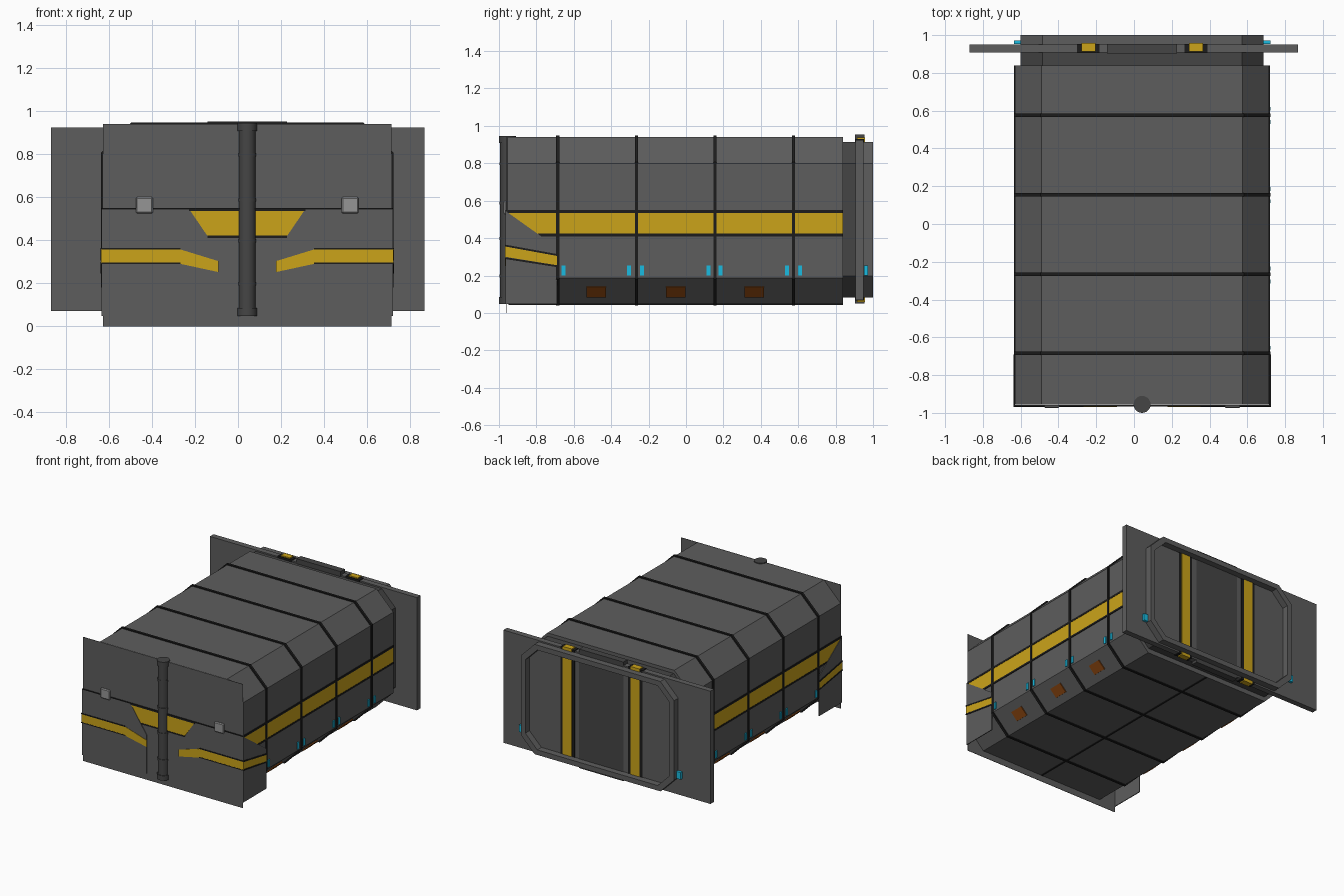
import bpy, bmesh
from math import pi

if "Cube" in bpy.data.objects:
    bpy.data.objects.remove(bpy.data.objects["Cube"])

C = 0.043  # centre line of the container body


def material(name, rgb):
    m = bpy.data.materials.new(name)
    m.diffuse_color = (*rgb, 1)
    m.use_nodes = True
    m.node_tree.nodes["Principled BSDF"].inputs["Base Color"].default_value = m.diffuse_color
    return m


BLACK = material("black_trim", (0.012, 0.012, 0.012))
YELLOW = material("yellow_paint", (0.60, 0.37, 0.01))
CYAN = material("cyan_light", (0.01, 0.50, 0.75))
ORANGE = material("orange_panel", (0.25, 0.06, 0.005))
DARK = material("dark_grey", (0.06, 0.06, 0.06))
GREY = material("body_grey", (0.11, 0.11, 0.11))
LIGHT = material("light_grey", (0.3, 0.3, 0.3))


def finish(name, bm, mat, mirror=False):
    bmesh.ops.recalc_face_normals(bm, faces=bm.faces)
    me = bpy.data.meshes.new(name)
    bm.to_mesh(me)
    bm.free()
    me.materials.append(mat)
    ob = bpy.data.objects.new(name, me)
    ob.location.x = C
    bpy.context.collection.objects.link(ob)
    if mirror:
        ob.modifiers.new("mirror", 'MIRROR')
    return ob


def point(axis, p, d):
    return (d, p[0], p[1]) if axis == 'x' else (p[0], d, p[1])


def prism(name, pts, axis, a, b, mat=GREY, mirror=False):
    """Polygon extruded from a to b along the x or y axis."""
    bm = bmesh.new()
    lo = [bm.verts.new(point(axis, p, a)) for p in pts]
    hi = [bm.verts.new(point(axis, p, b)) for p in pts]
    bm.faces.new(lo)
    bm.faces.new(hi)
    n = len(pts)
    for i in range(n):
        j = (i + 1) % n
        bm.faces.new((lo[i], lo[j], hi[j], hi[i]))
    return finish(name, bm, mat, mirror)


def box(name, x, y, z, mat=GREY, mirror=False):
    return prism(name, [(x[0], z[0]), (x[1], z[0]), (x[1], z[1]), (x[0], z[1])],
                 'y', y[0], y[1], mat, mirror)


def octagon(w, z0, z1, c):
    return [(-w + c, z0), (w - c, z0), (w, z0 + c), (w, z1 - c),
            (w - c, z1), (-w + c, z1), (-w, z1 - c), (-w, z0 + c)]


def ring(name, outer, inner, y0, y1, mat=GREY):
    bm = bmesh.new()
    loops = [[bm.verts.new((x, y, z)) for x, z in pts]
             for pts, y in ((outer, y0), (outer, y1), (inner, y1), (inner, y0))]
    n = len(outer)
    for k in range(4):
        a, b = loops[k], loops[(k + 1) % 4]
        for i in range(n):
            j = (i + 1) % n
            bm.faces.new((a[i], a[j], b[j], b[i]))
    return finish(name, bm, mat)


# Main body and black ribs
prism("body", octagon(0.672, 0.047, 0.94, 0.14), 'y', -0.955, 0.84)
RIBS = (-0.685, -0.265, 0.155, 0.575)
for y in RIBS:
    prism("rib", octagon(0.679, 0.041, 0.948, 0.14), 'y', y - 0.009, y + 0.009, BLACK)
box("keel_line", (-0.006, 0.006), (-0.95, 0.84), (0.042, 0.05), BLACK)

# Side stripe with black borders
prism("side_stripe", [(-0.95, 0.535), (-0.79, 0.42), (0.84, 0.42), (0.84, 0.535)],
      'x', 0.67, 0.675, YELLOW, True)
box("side_trim_top", (0.67, 0.677), (-0.955, 0.84), (0.535, 0.55), BLACK, True)
box("side_trim_bottom", (0.67, 0.677), (-0.79, 0.84), (0.41, 0.424), BLACK, True)

# Side lights and orange panels on the lower chamfer
for y in (-0.655, -0.305, -0.235, 0.12, 0.185, 0.54, 0.61, 0.962):
    box("side_light", (0.64, 0.679), (y - 0.01, y + 0.01), (0.2, 0.253), CYAN, True)
for y in (-0.48, -0.055, 0.365):
    prism("chamfer_panel", [(0.57, 0.09), (0.579, 0.083), (0.632, 0.136), (0.623, 0.143)],
          'y', y - 0.053, y + 0.053, ORANGE, True)

# Front plate and the corner wings that wrap onto the sides
box("front_plate", (-0.671, 0.671), (-0.96, -0.957), (0, 0.94))
prism("front_wing", [(0.677, 0.047), (0.135, 0.047), (0.135, 0.34), (0.27, 0.545), (0.677, 0.545)],
      'y', -0.965, -0.959, GREY, True)
prism("side_wing", [(-0.965, 0.047), (-0.69, 0.047), (-0.69, 0.35), (-0.965, 0.545)],
      'x', 0.672, 0.678, GREY, True)
box("front_seam", (-0.675, 0.675), (-0.967, -0.959), (0.543, 0.549), BLACK)

# Front trapezoid badge panel
prism("front_stripe", [(-0.185, 0.42), (0.185, 0.42), (0.265, 0.537), (-0.265, 0.537)],
      'y', -0.964, -0.958, YELLOW)
box("front_trim_top", (-0.27, 0.27), (-0.966, -0.958), (0.535, 0.547), BLACK)
box("front_trim_bottom", (-0.185, 0.185), (-0.966, -0.958), (0.411, 0.421), BLACK)

# Lower stripe running over front and side wings
prism("wing_stripe", [(0.68, 0.29), (0.31, 0.29), (0.134, 0.252), (0.134, 0.303),
                      (0.31, 0.357), (0.68, 0.357)], 'y', -0.968, -0.962, YELLOW, True)
prism("wing_side_stripe", [(-0.966, 0.3), (-0.69, 0.255), (-0.69, 0.31), (-0.966, 0.36)],
      'x', 0.676, 0.68, YELLOW, True)
for z0, z1 in ((0.293, 0.25), (0.36, 0.31)):
    box("wing_trim", (0.31, 0.681), (-0.969, -0.962), (z0 - 0.004, z0 + 0.003), BLACK, True)
    prism("wing_side_trim", [(-0.966, z0 - 0.005), (-0.69, z1 - 0.005),
                             (-0.69, z1 + 0.005), (-0.966, z0 + 0.005)],
          'x', 0.676, 0.682, BLACK, True)

# Latches
latch = box("latch", (0.438, 0.518), (-0.975, -0.957), (0.525, 0.6), LIGHT, True)
bev = latch.modifiers.new("bevel", 'BEVEL')
bev.width = 0.006


# Hinge column with collars
def cylinder(name, r, z0, z1):
    bpy.ops.mesh.primitive_cylinder_add(vertices=24, radius=r, depth=z1 - z0,
                                        location=(C, -0.955, (z0 + z1) / 2))
    ob = bpy.context.object
    ob.name = name
    ob.data.materials.append(DARK)
    bpy.ops.object.shade_smooth_by_angle(angle=pi / 6)


cylinder("hinge_column", 0.039, 0.05, 0.94)
for z0, z1 in ((0.048, 0.085), (0.19, 0.205), (0.39, 0.405), (0.58, 0.595),
               (0.79, 0.805), (0.908, 0.946)):
    cylinder("hinge_collar", 0.045 if z1 - z0 > 0.03 else 0.042, z0, z1)

# Rear collar and open door frame
prism("rear_collar", octagon(0.643, 0.082, 0.915, 0.115), 'y', 0.83, 0.91, DARK)
ring("rear_frame", octagon(0.643, 0.082, 0.915, 0.115),
     octagon(0.605, 0.12, 0.877, 0.1), 0.94, 1.0)

# Rear sliding doors, centre panel and stripes
box("rear_doors", (-0.87 - C, 0.867 - C), (0.907, 0.95), (0.07, 0.925))
box("door_centre", (-0.185, 0.185), (0.903, 0.954), (0.05, 0.953), DARK)
box("door_stripe_border", (0.225, 0.345), (0.905, 0.953), (0.066, 0.93), BLACK, True)
box("door_stripe", (0.247, 0.322), (0.913, 0.957), (0.058, 0.938), YELLOW, True)
